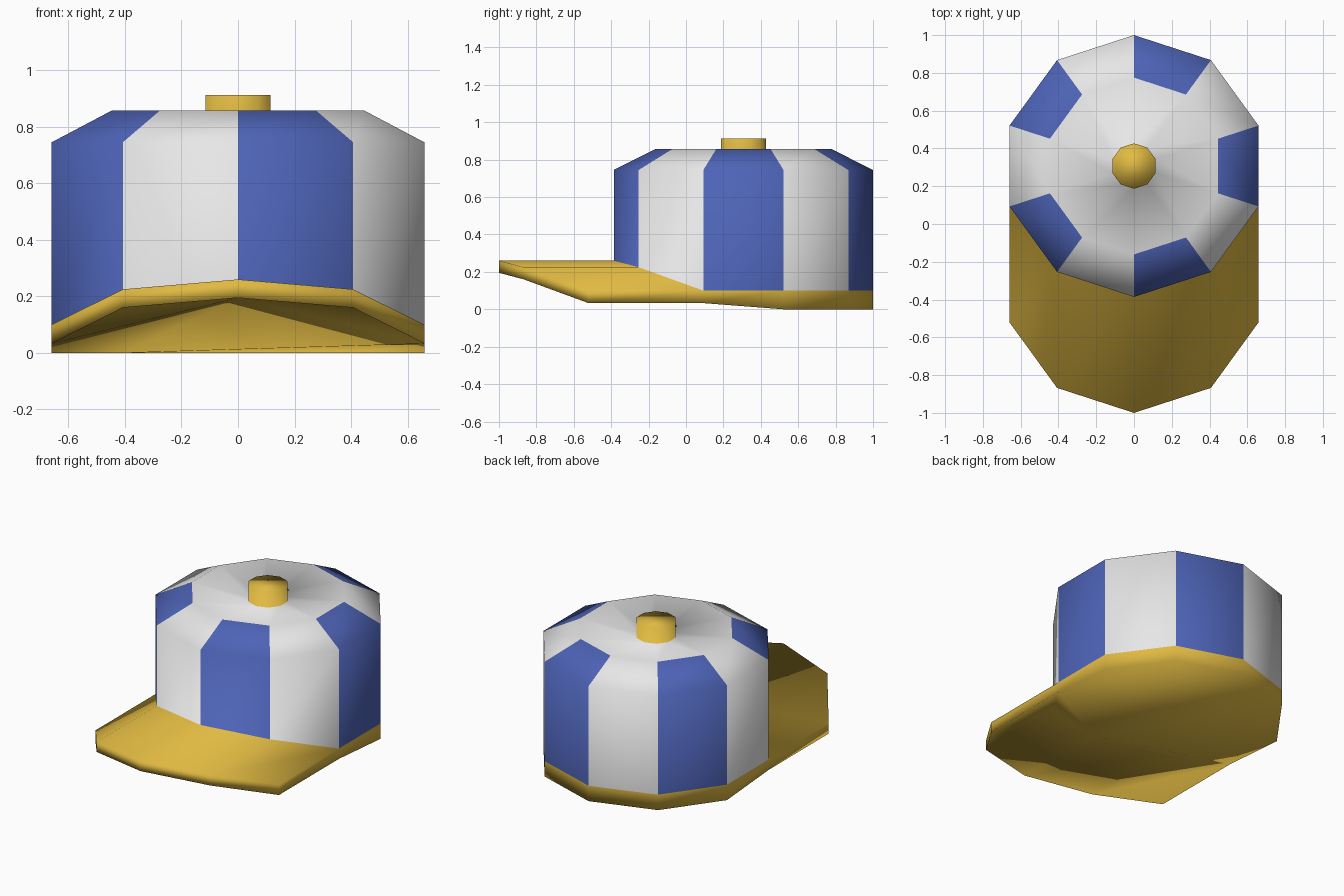
import bpy, bmesh, math

if "Cube" in bpy.data.objects:
    bpy.data.objects.remove(bpy.data.objects["Cube"])

N, CY, R = 10, 0.307, 0.693      # ten-sided crown, its centre and radius
BRIM_SHIFT = 0.614               # how far the brim reaches forward


def material(name, rgb):
    m = bpy.data.materials.new(name)
    m.diffuse_color = (*rgb, 1)
    m.use_nodes = True
    m.node_tree.nodes["Principled BSDF"].inputs["Base Color"].default_value = m.diffuse_color
    return m


mats = [material("gold", (0.75, 0.49, 0.055)),
        material("white", (0.80, 0.80, 0.80)),
        material("blue", (0.075, 0.125, 0.47))]
GOLD, WHITE, BLUE = range(3)

bm = bmesh.new()


def ring(r, z):
    """Ring of verts starting at the front centre; z is a number or rule by index."""
    zs = z if callable(z) else (lambda k: z)
    out = []
    for k in range(N):
        a = -math.pi / 2 + k * 2 * math.pi / N
        out.append(bm.verts.new((r * math.cos(a), CY + r * math.sin(a), zs(k))))
    return out


def face(verts, mat):
    f = bm.faces.new(verts)
    f.material_index = mat
    f.smooth = True
    return f


def bridge(lo, hi, colour, skip=()):
    for k in range(N):
        if k not in skip:
            j = (k + 1) % N
            face([lo[k], lo[j], hi[j], hi[k]], colour(k))


# The lower edge arches up over the front
arch_low = {0: 0.195, 1: 0.16, 2: 0.033}
arch_top = {0: 0.26, 1: 0.225, 2: 0.10}
steps = lambda k: min(k, N - k)
base = ring(R, lambda k: arch_low.get(steps(k), 0.0))
band = ring(R, lambda k: arch_top.get(steps(k), 0.10))
wall = ring(R, 0.745)
top = ring(0.468, 0.858)
button_low = ring(0.12, 0.812)
button_top = ring(0.12, 0.912)

stripes = lambda k: BLUE if k % 2 == 0 else WHITE
FRONT = (8, 9, 0, 1)                                   # sides carrying the brim

# Crown, sunken top and button
bridge(base, band, lambda k: GOLD, skip=FRONT)
bridge(band, wall, stripes)
bridge(wall, top, stripes)
bridge(top, button_low, lambda k: WHITE)
bridge(button_low, button_top, lambda k: GOLD)
face(button_top, GOLD)
face(base[::-1], GOLD)

# Brim: the front edge of the band pulled straight forward
order = (8, 9, 0, 1, 2)


def forward(src):
    return [bm.verts.new((src[k].co.x, src[k].co.y - BRIM_SHIFT, src[k].co.z)) for k in order]


low, high = forward(base), forward(band)
for i in range(4):
    a, b = order[i], order[i + 1]
    face([low[i], low[i + 1], high[i + 1], high[i]], GOLD)      # rim
    face([high[i], high[i + 1], band[b], band[a]], GOLD)        # upper side
    face([base[a], base[b], low[i + 1], low[i]], GOLD)          # underside
face([base[8], low[0], high[0], band[8]], GOLD)                 # left end
face([low[4], base[2], band[2], high[4]], GOLD)                 # right end

bmesh.ops.recalc_face_normals(bm, faces=bm.faces)
mesh = bpy.data.meshes.new("striped_cap")
bm.to_mesh(mesh)
bm.free()
for m in mats:
    mesh.materials.append(m)
bpy.context.collection.objects.link(bpy.data.objects.new("striped_cap", mesh))
